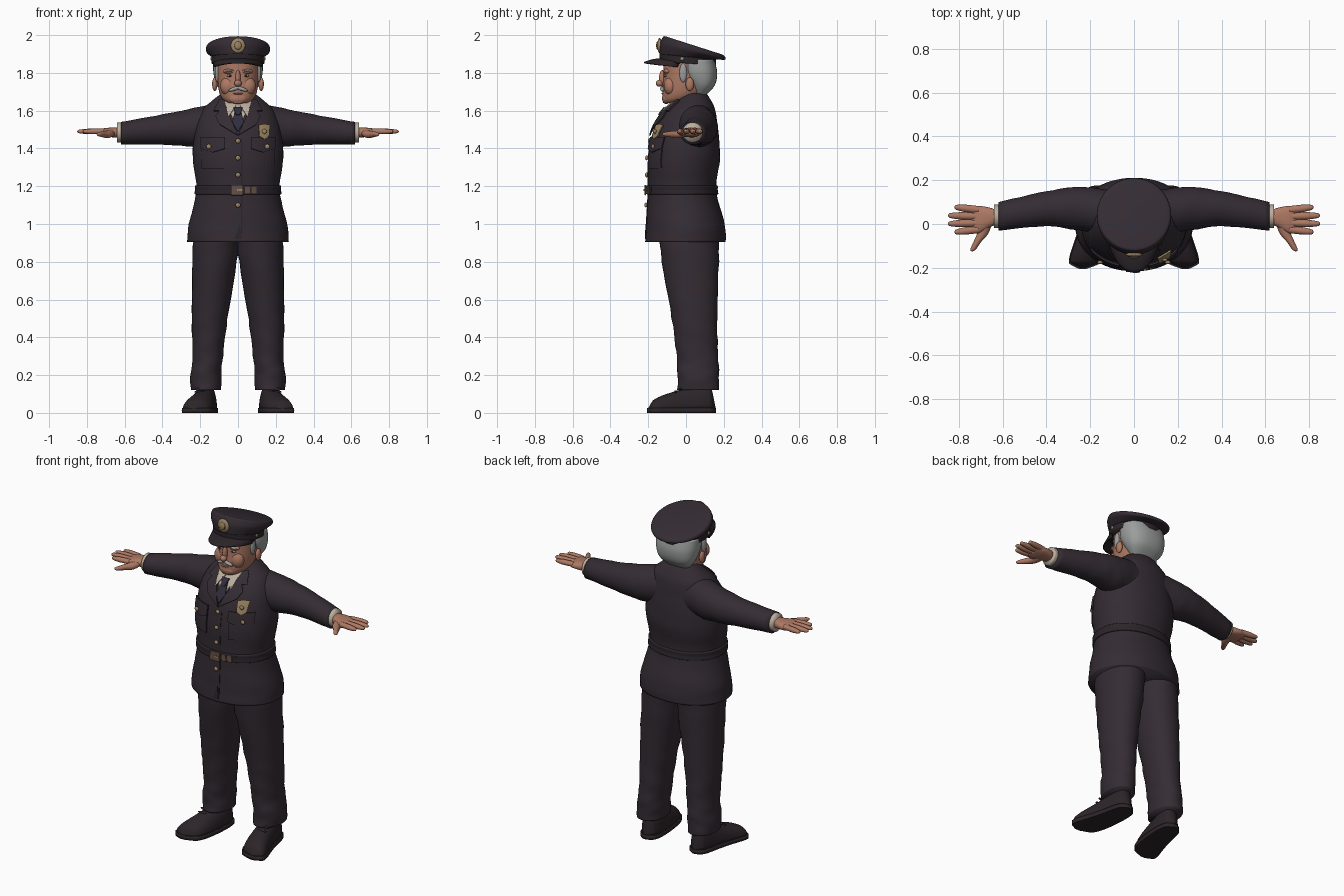
import bpy, bmesh, math
from math import sin, cos, pi, sqrt
from mathutils import Vector, Euler

if "Cube" in bpy.data.objects:
    bpy.data.objects.remove(bpy.data.objects["Cube"])


def material(name, red, green, blue):
    mat = bpy.data.materials.new(name)
    mat.use_nodes = True
    mat.diffuse_color = (red, green, blue, 1)
    shader = mat.node_tree.nodes["Principled BSDF"]
    shader.inputs["Base Color"].default_value = mat.diffuse_color
    return mat


CLOTH = material("uniform cloth", .034, .025, .033)
LEATHER = material("dark leather", .025, .018, .022)
SKIN = material("skin", .42, .19, .125)
LIP = material("lips", .32, .13, .09)
HAIR = material("grey hair", .33, .34, .34)
SHIRT = material("shirt cream", .5, .43, .34)
GOLD = material("brass", .34, .24, .12)
BROWN = material("brown buckle", .13, .08, .06)
WHITE = material("eye grey", .3, .25, .22)
TIE = material("tie navy", .03, .027, .045)


def finish(bm, name, mat, mirror=False, smooth=True):
    """Turn a bmesh into an object, optionally mirrored to the other side."""
    bmesh.ops.recalc_face_normals(bm, faces=bm.faces)
    for face in bm.faces:
        face.smooth = smooth
    mesh = bpy.data.meshes.new(name)
    bm.to_mesh(mesh)
    bm.free()
    mesh.materials.append(mat)
    obj = bpy.data.objects.new(name, mesh)
    bpy.context.collection.objects.link(obj)
    if mirror:
        modifier = obj.modifiers.new("mirror", 'MIRROR')
        modifier.use_mirror_merge = False
    return obj


def resample(rows, steps=6):
    """Smooth curve through the cross-section rows."""
    rows = [Vector(row) for row in rows]
    rows = [rows[0], *rows, rows[-1]]
    curve = []
    for before, start, end, after in zip(rows, rows[1:], rows[2:], rows[3:]):
        for step in range(steps):
            t = step / steps
            pull_in = (end - before) / 2 * t * (1 - t) ** 2
            pull_out = (after - start) / 2 * t * t * (1 - t)
            blend = t * t * (3 - 2 * t)
            curve.append(start.lerp(end, blend) + pull_in - pull_out)
    return curve + [rows[-1]]


def loft(name, rows, mat, axis='z', power=2, sides=40, mirror=False, fold=0, floor=-1, roof=9):
    """Skin over rows of (position, centre a, centre b, radius a, radius b, optional tilt)."""
    bm = bmesh.new()
    rings = []
    for place, mid_a, mid_b, wide_a, wide_b, *tilt in resample(rows):
        ring = []
        for k in range(sides):
            angle = 2 * pi * k / sides
            c, s = cos(angle), sin(angle)
            wrinkle = 1 + fold * (sin(place * 46 + 2 * angle) + sin(place * 80 - 3 * angle) / 2)
            a = wide_a * wrinkle * math.copysign(abs(c) ** (2 / power), c)
            b = wide_b * wrinkle * math.copysign(abs(s) ** (2 / power), s)
            lean = tilt[0] * b if tilt else 0
            x, y, z = {'z': (mid_a + a, mid_b + b, place + lean),
                       'x': (place, mid_a + a, mid_b + b),
                       'y': (mid_a + a, place, mid_b + b)}[axis]
            ring.append(bm.verts.new((x, y, min(max(z, floor), roof))))
        rings.append(ring)
    for low, high in zip(rings, rings[1:]):
        for k in range(sides):
            bm.faces.new((low[k - 1], low[k], high[k], high[k - 1]))
    bm.faces.new(rings[0])
    bm.faces.new(rings[-1])
    return finish(bm, name, mat, mirror)


def body(*rows):
    """Turn (height, half width, front, back, optional tilt) into loft rows."""
    return [(z, 0, (front + back) / 2, width, (back - front) / 2, *tilt)
            for z, width, front, back, *tilt in rows]


def ball(name, location, size, mat, mirror=False, turn=0):
    """Ellipsoid, turned in the front plane."""
    bm = bmesh.new()
    bmesh.ops.create_uvsphere(bm, u_segments=20, v_segments=12, radius=1)
    rotation = Euler((0, turn, 0)).to_matrix()
    for vert in bm.verts:
        vert.co = rotation @ (vert.co * Vector(size)) + Vector(location)
    return finish(bm, name, mat, mirror)


# Jacket
ROUND, BOXY = 2.1, 2.4
jacket = body((.905, .27, -.215, .21), (1, .26, -.21, .205), (1.18, .22, -.2, .16), (1.35, .24, -.2, .18),
              (1.5, .225, -.17, .17), (1.6, .19, -.11, .155), (1.65, .14, -.06, .135), (1.69, .09, -.03, .11))
loft("jacket", jacket, CLOTH, power=ROUND, sides=64, fold=.004)
sections = resample(jacket)


def section(z):
    """Cross-section of the jacket at a height."""
    for low, high in zip(sections, sections[1:]):
        if z <= high[0]:
            return low.lerp(high, (z - low[0]) / (high[0] - low[0]))
    return sections[-1]


def front(x, z):
    """Front surface of the jacket."""
    row = section(z)
    return row[2] - row[4] * max(0, 1 - abs(x / row[3]) ** ROUND) ** (1 / ROUND)


LAYER = .008


def patch(name, outline, mat, layer=1, mirror=False):
    """Panel laid over the jacket front, on a numbered layer."""
    bm = bmesh.new()
    bm.faces.new([bm.verts.new((x, 0, z)) for x, z in outline])
    bmesh.ops.triangulate(bm, faces=bm.faces)
    bmesh.ops.subdivide_edges(bm, edges=bm.edges, cuts=5, use_grid_fill=True)
    for vert in bm.verts:
        vert.co.y = front(vert.co.x, vert.co.z) - layer * LAYER
    bmesh.ops.recalc_face_normals(bm, faces=bm.faces)
    bmesh.ops.solidify(bm, geom=bm.faces[:], thickness=LAYER)
    return finish(bm, name, mat, mirror, smooth=False)


def box(x, z, width, height):
    return [(x + i * width / 2, z + j * height / 2) for i, j in ((-1, -1), (1, -1), (1, 1), (-1, 1))]


def button(name, x, z, layer=1, mirror=False):
    ball(name, (x, front(x, z) - layer * LAYER, z), (.013, .008, .013), GOLD, mirror)


# Shirt, tie and lapels
loft("shirt_collar", body((1.58, .08, -.08, .09), (1.67, .08, -.07, .1)), SHIRT)
patch("shirt_front", [(0, 1.49), (.065, 1.65), (-.065, 1.65)], SHIRT)
patch("shirt_collar_point", [(.01, 1.63), (.05, 1.57), (.07, 1.65), (.03, 1.66)], SHIRT, 2, True)
patch("tie", [(0, 1.49), (.03, 1.54), (.015, 1.61), (-.015, 1.61), (-.03, 1.54)], TIE, 2)
patch("tie_knot", [(.01, 1.58), (.025, 1.62), (-.025, 1.62), (-.01, 1.58)], TIE, 3)
patch("lapel", [(0, 1.47), (.06, 1.61), (.1, 1.6), (.12, 1.57), (.1, 1.53)], CLOTH, 2, True)
patch("jacket_collar", [(.06, 1.6), (.07, 1.66), (.1, 1.66), (.13, 1.6)], CLOTH, 2, True)

# Front closing and pockets
patch("front_edge", box(.02, 1.2, .006, .5), LEATHER, .4)
patch("front_vent", [(-.02, .92), (.02, .92), (.01, 1)], LEATHER, .5)
patch("pocket", box(.135, 1.37, .12, .15), CLOTH, 1, True)
patch("pocket_flap", [(.07, 1.46), (.07, 1.4), (.135, 1.38), (.2, 1.4), (.2, 1.46)], CLOTH, 2, True)
button("pocket_button", .155, 1.41, 3, True)
for height in (1.1, 1.26, 1.35, 1.44):
    button("jacket_button", 0, height)

# Chest badge
patch("chest_badge", [(.14, 1.45), (.165, 1.465), (.17, 1.525), (.14, 1.53), (.11, 1.525), (.115, 1.465)],
      GOLD, 2.5)
button("chest_badge_centre", .14, 1.49, 3)

# Belt
belt = [section(1.18 + step) for step in (-.025, -.02, 0, .02, .025)]
for row, swell in zip(belt, (0, 1, 1, 1, 0)):
    row[3] += swell * LAYER
    row[4] += swell * LAYER
loft("belt", belt, LEATHER, power=ROUND, sides=64)
patch("buckle", box(-.005, 1.18, .065, .055), BROWN, 2.5)
patch("buckle_pin", box(.01, 1.18, .03, LAYER), GOLD, 3)
patch("belt_tongue", box(.07, 1.18, .1, .03), LEATHER, 1.5)
for x in (.05, .085):
    patch("belt_loop", box(x, 1.18, .025, .04), BROWN, 2)

# Sleeves and shirt cuffs
loft("sleeve", [(.04, .06, 1.52, .09, .1), (.15, .06, 1.52, .1, .11), (.25, .07, 1.51, .1, .1),
                (.4, .07, 1.5, .08, .08), (.62, .035, 1.48, .065, .06)],
     CLOTH, 'x', mirror=True, fold=.012)
loft("shirt_cuff", [(x, .035, 1.485, .053, .053) for x in (.6, .64)], SHIRT, 'x', mirror=True)

# Hands: the fingers fan out from the palm
HAND = 1.485
loft("palm", [(.62, .03, HAND, .03, .026), (.66, .03, HAND, .045, .026), (.71, .02, HAND, .062, .022),
              (.745, .02, HAND, .05, .012)], SKIN, 'x', BOXY, mirror=True)
for finger in (-1.5, -.5, .5, 1.5):
    tip = .855 - .015 * finger ** 2
    rows = []
    for t in (0, .3, .6, .9, .97, 1):
        spread = .02 + finger * (.03 + .008 * t)
        radius = sqrt(1.01 - t ** 6)
        rows.append((.71 + (tip - .71) * t, spread, HAND + .005, .017 * radius, .015 * radius))
    loft("finger", rows, SKIN, 'x', sides=14, mirror=True)
loft("thumb", [(.02, .675, HAND, .03, .02), (-.04, .69, HAND - .01, .026, .02), (-.08, .715, HAND - .01, .018, .016),
               (-.115, .735, HAND - .01, .013, .01), (-.125, .74, HAND - .01, .003, .003)],
     SKIN, 'y', sides=16, mirror=True)

# Trousers
loft("trouser_leg", [(.12, .17, .065, .08, .11), (.2, .17, .065, .082, .11), (.3, .16, .06, .08, .11),
                     (.5, .15, .045, .095, .12), (.85, .12, .02, .12, .155), (1, .12, .02, .11, .15)],
     CLOTH, mirror=True, fold=.018, power=ROUND)

# Shoes: low rounded toe, high heel end, toes turned out
shoe, sole = [], []
for k in range(17):
    t = k / 16
    y = .155 - .355 * t
    middle = .165 + .07 * t * t
    rounding = sqrt(1.01 - (2 * t - 1) ** 6)
    width = (.05 + .033 * t) * rounding
    shoe.append((y, middle, .02, width, (.16 - .11 * t) * rounding))
    sole.append((y * 1.03, middle, .01, width + .006, .08))
loft("shoe", shoe, LEATHER, 'y', power=2.2, mirror=True, floor=.02)
loft("shoe_sole", sole, LEATHER, 'y', power=3, mirror=True, floor=0, roof=.025)
for lace in range(3):
    ball("shoe_lace", (.2, -.03 - .025 * lace, .125 - .014 * lace), (.03, LAYER, LAYER), LEATHER, True)

# Head
loft("neck", body((1.58, .07, -.05, .08), (1.72, .08, -.05, .1)), SKIN)
loft("head", body((1.64, .05, -.12, 0), (1.66, .08, -.125, .05), (1.7, .1, -.125, .1),
                  (1.78, .11, -.12, .13), (1.87, .11, -.12, .14)), SKIN, power=ROUND)
loft("hair", body((1.67, .06, .05, .09), (1.73, .11, .02, .15), (1.8, .13, -.02, .165),
                  (1.87, .13, -.02, .15)), HAIR, power=BOXY)
ball("ear", (.123, .02, 1.74), (.014, .022, .036), SKIN, True)
ball("sideburn", (.11, -.015, 1.8), (.012, .02, .05), HAIR, True)
ball("cheek", (.05, -.083, 1.73), (.045, .035, .05), SKIN, True)
ball("chin", (0, -.105, 1.665), (.05, .022, .03), SKIN)
ball("nose_bridge", (0, -.125, 1.77), (.014, .018, .045), SKIN)
ball("nose_tip", (0, -.14, 1.745), (.02, .02, .018), SKIN)
ball("moustache", (.02, -.125, 1.715), (.032, .012, .01), HAIR, True, .3)
ball("mouth", (0, -.122, 1.69), (.026, .008, .005), LIP)
ball("eye", (.043, -.106, 1.785), (.016, .011, .007), WHITE, True)
ball("iris", (.043, -.115, 1.785), (.006, .004, .006), LEATHER, True)
ball("brow_ridge", (.043, -.1, 1.808), (.035, .02, .014), SKIN, True)
ball("eyebrow", (.046, -.112, 1.81), (.026, .012, .006), HAIR, True, .15)

# Cap: the crown leans back
loft("cap_band", body((1.85, .14, -.14, .16, -.07), (1.89, .14, -.14, .16, -.1)), LEATHER)
loft("cap_crown", body((1.885, .14, -.14, .16, -.1), (1.91, .165, -.14, .2, -.24), (1.925, .17, -.13, .21, -.3),
                       (1.94, .165, -.12, .205, -.32), (1.946, .15, -.11, .19, -.32)), CLOTH, sides=56)

# Visor: a drooping crescent ahead of the band
bm = bmesh.new()
bmesh.ops.create_grid(bm, x_segments=24, y_segments=6, size=1)
for vert in bm.verts:
    angle = vert.co.x * 1.25
    out = (vert.co.y + 1) / 2
    vert.co = (sin(angle) * (.137 - .012 * out),
               .01 - cos(angle) * (.135 + .065 * out) - .03 * out * (2 * cos(angle) - 1),
               1.87 - .02 * out * out - .02 * sin(angle) ** 2)
visor = finish(bm, "cap_visor", LEATHER)
visor.modifiers.new("thickness", 'SOLIDIFY').thickness = LAYER

# Cap fittings
ball("cap_badge", (0, -.14, 1.945), (.038, .012, .04), GOLD)
ball("cap_badge_ring", (0, -.148, 1.945), (.022, .007, .024), BROWN)
ball("cap_badge_centre", (0, -.152, 1.945), (.018, .006, .02), GOLD)
ball("cap_side_button", (.14, -.02, 1.875), (.006, .01, .01), GOLD, True)
